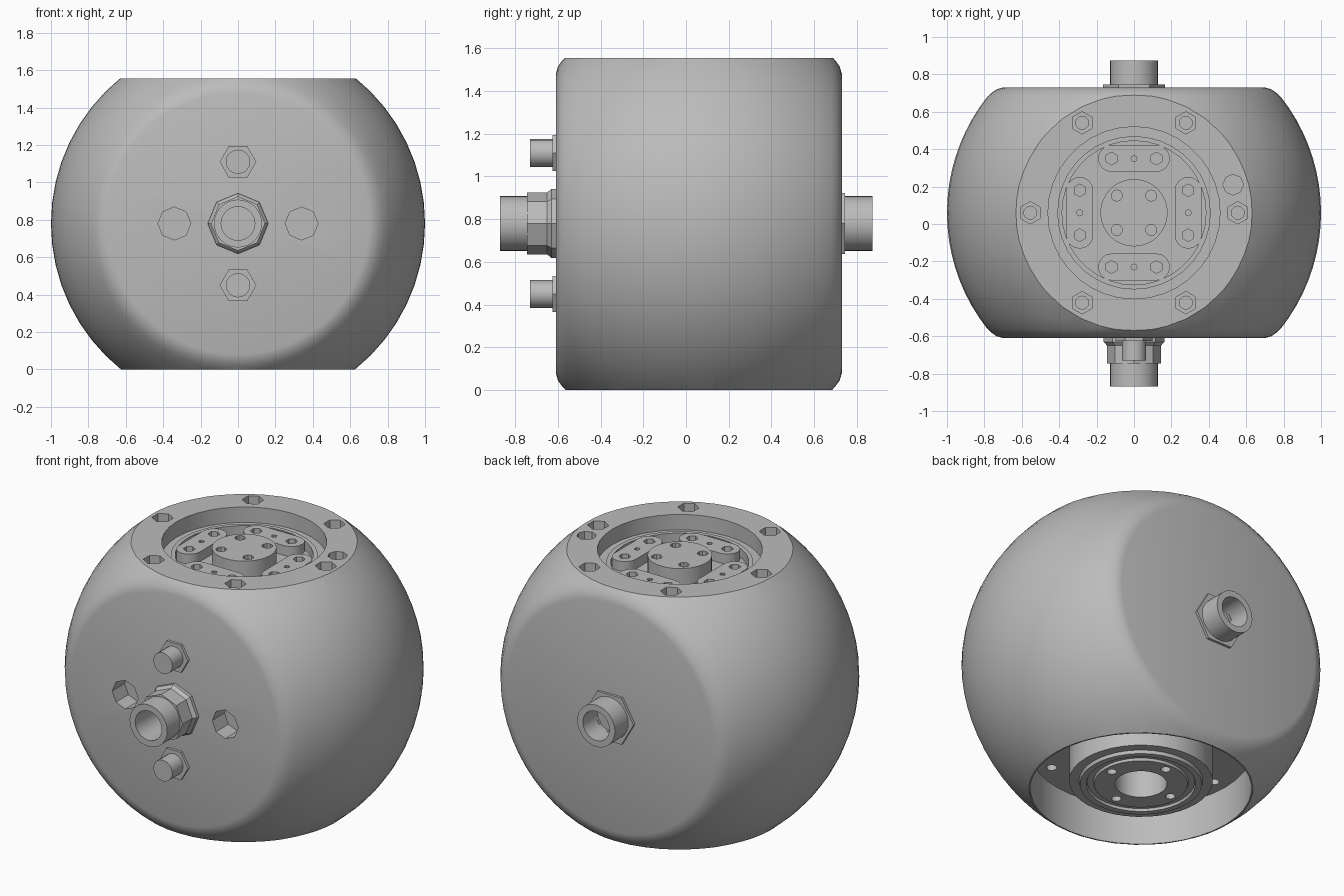
import bpy, bmesh, math
from mathutils import Matrix, Vector

old = bpy.data.objects.get("Cube")
if old:
    bpy.data.objects.remove(old, do_unlink=True)

grey = bpy.data.materials.new("cast_grey")
grey.use_nodes = True
grey.diffuse_color = (0.5, 0.5, 0.5, 1)
grey.node_tree.nodes["Principled BSDF"].inputs["Base Color"].default_value = (0.5, 0.5, 0.5, 1)

CY, CZ, TOP = 0.06, 0.78, 1.555
FRONT, BACK = -0.61, 0.73
AXES = {
    "up": Matrix.Identity(4),
    "front": Matrix.Rotation(math.pi / 2, 4, "X"),
    "back": Matrix.Rotation(-math.pi / 2, 4, "X"),
}


def finish(name, bm, at, axis="up", turn=0.0):
    """Place a mesh built along local z and make it an object."""
    bmesh.ops.recalc_face_normals(bm, faces=bm.faces)
    bm.transform(Matrix.Translation(at) @ AXES[axis] @ Matrix.Rotation(turn, 4, "Z"))
    me = bpy.data.meshes.new(name)
    bm.to_mesh(me)
    bm.free()
    me.materials.append(grey)
    ob = bpy.data.objects.new(name, me)
    bpy.context.collection.objects.link(ob)
    return ob


def prism(name, r, h0, h1, at, axis="up", segs=32, turn=0.0):
    """Cylinder or hexagon from h0 to h1 along the axis."""
    bm = bmesh.new()
    bmesh.ops.create_cone(bm, cap_ends=True, segments=segs, radius1=r, radius2=r,
                          depth=h1 - h0, matrix=Matrix.Translation((0, 0, (h0 + h1) / 2)))
    return finish(name, bm, at, axis, turn)


def lathe(name, profile, at, axis="up", segs=32, closed=False):
    """Revolve (radius, height) points around the axis."""
    bm = bmesh.new()
    vs = [bm.verts.new((r, 0, h)) for r, h in profile]
    pairs = list(zip(vs, vs[1:])) + ([(vs[-1], vs[0])] if closed else [])
    es = [bm.edges.new(p) for p in pairs]
    bmesh.ops.spin(bm, geom=vs + es, cent=(0, 0, 0), axis=(0, 0, 1),
                   angle=2 * math.pi, steps=segs)
    bmesh.ops.remove_doubles(bm, verts=bm.verts, dist=1e-5)
    return finish(name, bm, at, axis)


def capsule(name, half, r, h0, h1, at, turn):
    """Slot-shaped pad with rounded ends."""
    bm = bmesh.new()
    vs = []
    for side in (1, -1):
        for i in range(9):
            a = -math.pi / 2 + math.pi * i / 8
            vs.append(bm.verts.new((side * (half + r * math.cos(a)), side * r * math.sin(a), h0)))
    face = bm.faces.new(vs)
    top = bmesh.ops.extrude_face_region(bm, geom=[face])["geom"]
    bmesh.ops.translate(bm, vec=(0, 0, h1 - h0),
                        verts=[g for g in top if isinstance(g, bmesh.types.BMVert)])
    return finish(name, bm, at, "up", turn)


def cut(target, cutter):
    mod = target.modifiers.new("cut", "BOOLEAN")
    mod.operation, mod.solver, mod.object = "DIFFERENCE", "EXACT", cutter
    bpy.context.view_layer.objects.active = target
    bpy.ops.object.modifier_apply(modifier=mod.name)
    bpy.data.objects.remove(cutter, do_unlink=True)


def polar(r, a, z=0.0):
    return Vector((r * math.cos(a), CY + r * math.sin(a), z))


# Body: ball with two flattened, softly rounded ends
ends = [(0, 0.67), (0.70, 0.67), (0.735, 0.66), (0.76, 0.642)]
arc = [(math.cos(a), math.sin(a)) for a in (0.67 * (1 - i / 9) for i in range(19))]
profile = ends + arc + [(r, -h) for r, h in reversed(ends)]
body = lathe("body", profile, (0, CY, CZ), "front", 56)
cut(body, prism("trim_top", 2, TOP, 3, (0, 0, 0), segs=4))
cut(body, prism("trim_bottom", 2, -2, 0, (0, 0, 0), segs=4))

# Top pocket with a stepped floor
centre = (0, CY, 0)
cut(body, prism("pocket", 0.46, 1.46, 2, centre, segs=36))
cut(body, prism("pocket_step", 0.41, 1.42, 1.9, centre, segs=36))

# Screw holes in the top rim
for i in range(6):
    cut(body, prism("rim_hole", 0.06, TOP - 0.07, 2, polar(0.555, i * math.pi / 3), segs=6))
    cut(body, prism("rim_bore", 0.035, TOP - 0.2, 1.9, polar(0.555, i * math.pi / 3), segs=12))
cut(body, prism("offset_hole", 0.055, TOP - 0.12, 2, (0.53, 0.21, 0), segs=8))

# Bottom cavity
cut(body, prism("cavity", 0.617, -1, 0.24, centre, segs=40))
for i in range(6):
    cut(body, prism("floor_hole", 0.03, -0.9, 0.3, polar(0.53, i * math.pi / 3), segs=12))

# Two blind ports on the front
for s in (-1, 1):
    cut(body, prism("port", 0.088, -0.12, 0.3, (s * 0.34, FRONT, CZ), "front", 8))

# Bottom hub with a stepped face and a central bore
hub = lathe("bottom_hub", [(0.145, 0.25), (0.145, 0.03), (0.26, 0.03), (0.265, 0.045),
                           (0.30, 0.045), (0.305, 0.03), (0.34, 0.03), (0.345, 0.05),
                           (0.40, 0.05), (0.40, 0.25)], centre, segs=40, closed=True)
for i in range(4):
    cut(hub, prism("hub_hole", 0.028, -1, 0.12, polar(0.213, i * math.pi / 2), segs=12))

# Retaining ring, central boss and four pads in the top pocket
lathe("retaining_ring", [(0.385, 1.41), (0.41, 1.41), (0.41, 1.475), (0.385, 1.475)],
      centre, segs=36, closed=True)
boss = prism("top_boss", 0.18, 1.41, 1.52, centre)
for i in range(4):
    a = i * math.pi / 2
    cut(boss, prism("boss_hole", 0.03, 1.47, 2, polar(0.13, a + math.pi / 4), segs=10))
    pad = capsule("top_pad", 0.12, 0.072, 1.41, 1.48, polar(0.29, a), a + math.pi / 2)
    along = Vector((-math.sin(a), math.cos(a), 0))
    for off, r, n in ((-0.12, 0.034, 6), (0, 0.016, 8), (0.12, 0.034, 6)):
        cut(pad, prism("pad_hole", r, 1.43, 2, polar(0.29, a) + along * off, segs=n))

# Front pipe with its nut
front = (0, FRONT, CZ)
lathe("front_pipe", [(0.09, -0.02), (0.128, -0.02), (0.128, 0.26), (0.09, 0.26)],
      front, "front", closed=True)
lathe("front_nut", [(0.10, -0.02), (0.162, -0.02), (0.162, 0.02), (0.145, 0.04),
                    (0.145, 0.135), (0.10, 0.135)], front, "front", 8, True)

# Plugs above and below the front pipe
for z in (1.11, 0.45):
    prism("plug_flange", 0.098, -0.02, 0.016, (0, FRONT, z), "front", 6, math.pi / 6)
    prism("plug_pin", 0.065, 0, 0.12, (0, FRONT, z), "front", 16)

# Back pipe with its hexagonal flange
back = (0, BACK, CZ)
lathe("back_pipe", [(0.09, -0.02), (0.128, -0.02), (0.128, 0.143), (0.09, 0.143)],
      back, "back", closed=True)
lathe("back_flange", [(0.10, -0.02), (0.165, -0.02), (0.165, 0.015), (0.10, 0.015)],
      back, "back", 6, True)

# Smooth rounded surfaces, keep machined edges sharp
bpy.ops.object.select_all(action="DESELECT")
for ob in bpy.context.collection.objects:
    if ob.type == "MESH":
        ob.select_set(True)
        bpy.context.view_layer.objects.active = ob
bpy.ops.object.shade_smooth_by_angle(angle=math.radians(28))
